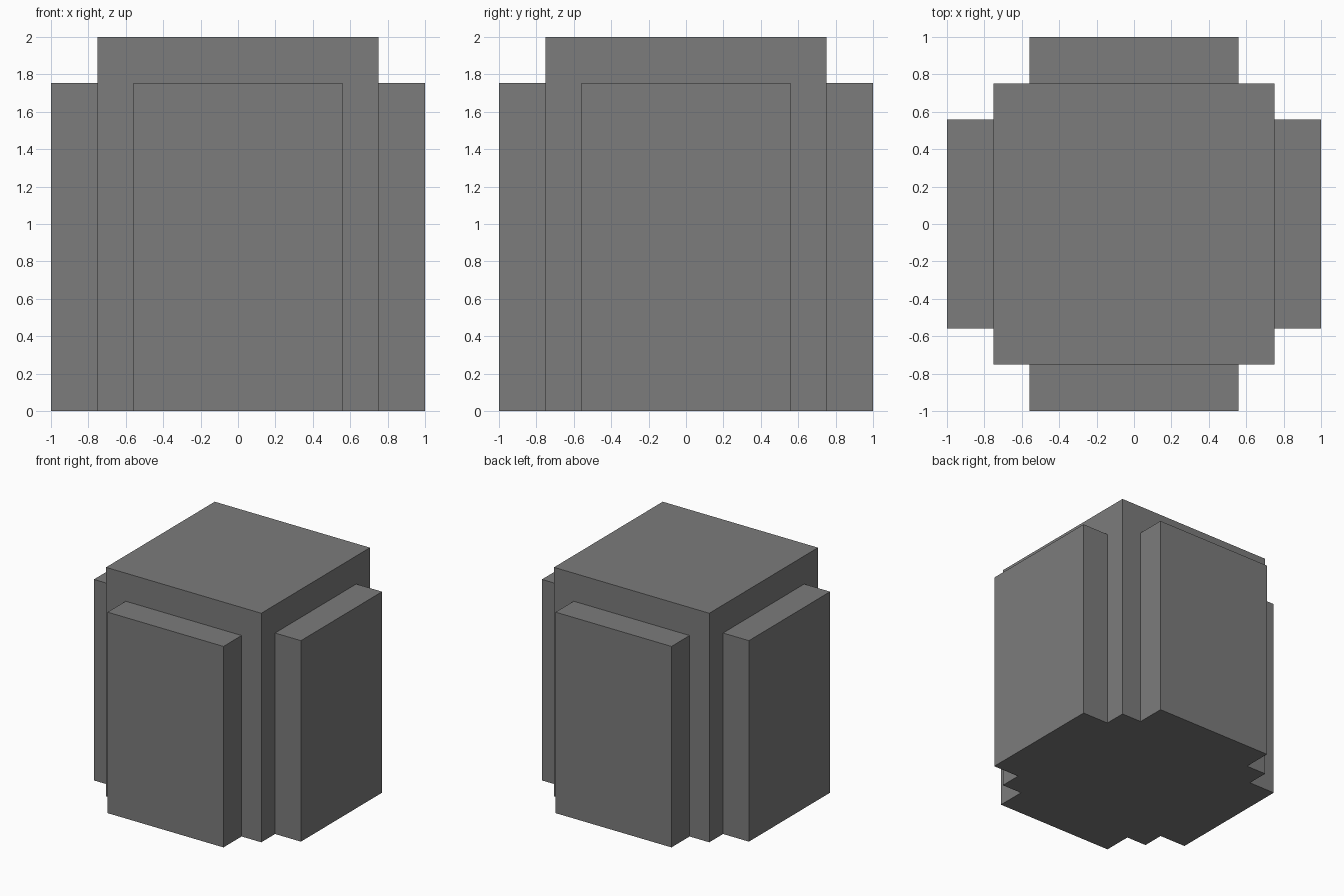
import bpy
import bmesh
import math
from mathutils import Matrix, Vector

if "Cube" in bpy.data.objects:
    bpy.data.objects.remove(bpy.data.objects["Cube"])

grey = bpy.data.materials.new("neutral_grey")
grey.diffuse_color = (0.2, 0.2, 0.2, 1)
grey.use_nodes = True
grey.node_tree.nodes["Principled BSDF"].inputs["Base Color"].default_value = grey.diffuse_color


def box(name, lo, hi, turn=0.0, open_inner=False):
    """Box between two corners, turned about the z axis."""
    lo, hi = Vector(lo), Vector(hi)
    bm = bmesh.new()
    bmesh.ops.create_cube(bm, size=1)
    bmesh.ops.scale(bm, vec=hi - lo, verts=bm.verts)
    bmesh.ops.translate(bm, vec=(lo + hi) / 2, verts=bm.verts)
    if open_inner:  # drop the face that rests against the core
        bm.normal_update()
        inner = [f for f in bm.faces if f.normal.y > 0.9]
        bmesh.ops.delete(bm, geom=inner, context='FACES')
    bm.transform(Matrix.Rotation(turn, 4, 'Z'))
    mesh = bpy.data.meshes.new(name)
    bm.to_mesh(mesh)
    bm.free()
    mesh.materials.append(grey)
    obj = bpy.data.objects.new(name, mesh)
    bpy.context.collection.objects.link(obj)
    return obj


# Central block
box("core_block", (-0.75, -0.75, 0), (0.75, 0.75, 2))

# Raised panel on each side
for i, side in enumerate(("front", "right", "back", "left")):
    box(side + "_panel", (-0.56, -1, 0), (0.56, -0.75, 1.755),
        turn=i * math.pi / 2, open_inner=True)
